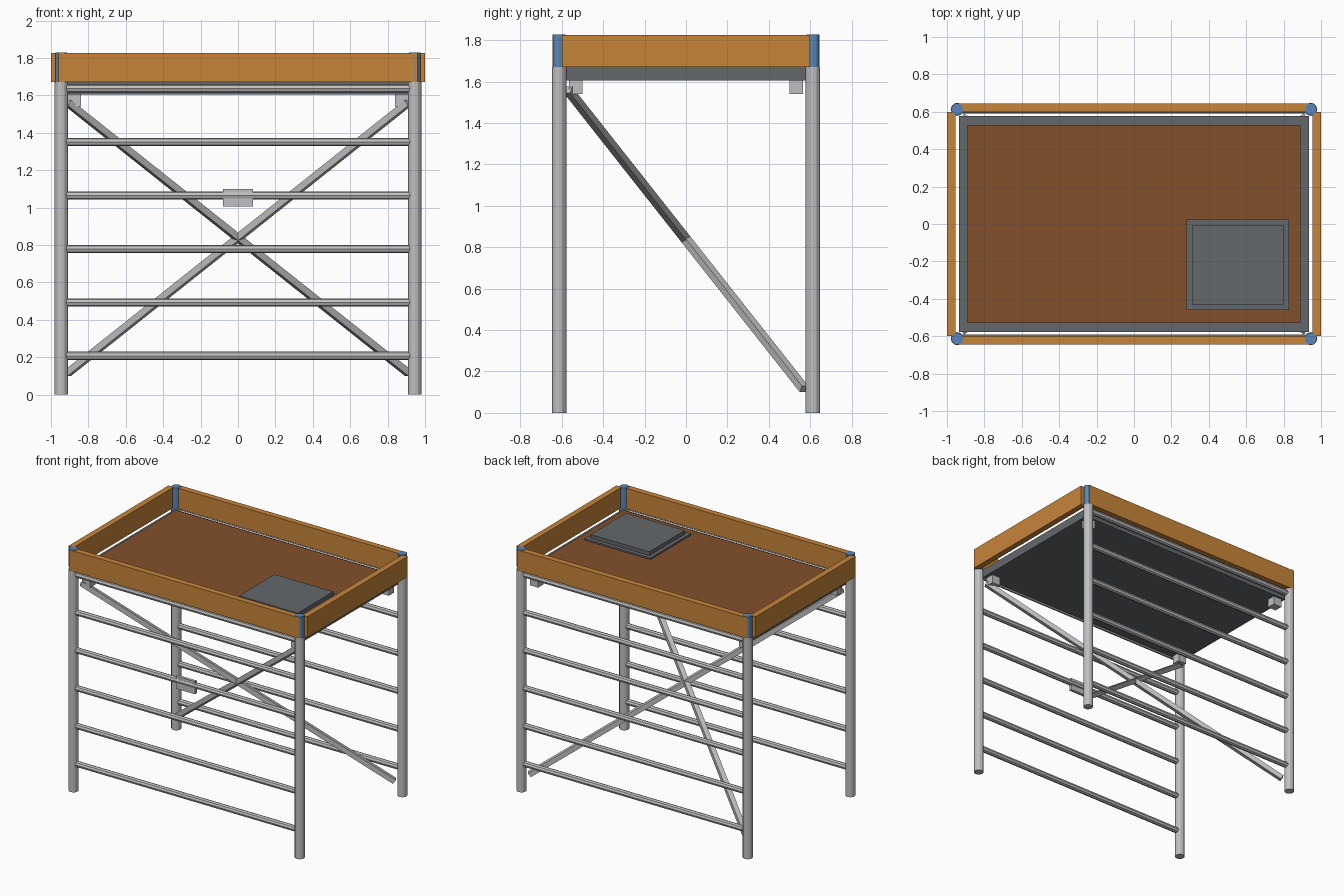
import bpy
import math
from mathutils import Vector

cube = bpy.data.objects.get("Cube")
if cube:
    bpy.data.objects.remove(cube, do_unlink=True)


def material(name, rgb):
    m = bpy.data.materials.new(name)
    m.use_nodes = True
    m.diffuse_color = (*rgb, 1)
    m.node_tree.nodes["Principled BSDF"].inputs["Base Color"].default_value = (*rgb, 1)
    return m


STEEL = material("galvanised steel", (0.53, 0.53, 0.54))
ORANGE = material("orange timber", (0.58, 0.235, 0.042))
BROWN = material("brown plywood", (0.23, 0.08, 0.025))
GREY = material("dark grey metal", (0.127, 0.138, 0.147))
BLUE = material("blue paint", (0.10, 0.24, 0.48))


def finish(name, mat):
    ob = bpy.context.object
    ob.name = name
    ob.data.materials.append(mat)
    return ob


def box(name, mat, xs, ys, zs):
    """Box from its extents along each axis."""
    spans = (xs, ys, zs)
    bpy.ops.mesh.primitive_cube_add(size=1, location=[sum(s) / 2 for s in spans])
    ob = finish(name, mat)
    ob.scale = [abs(s[1] - s[0]) for s in spans]
    return ob


def aim(ob, a, b):
    ob.rotation_euler = (b - a).to_track_quat('Z', 'Y').to_euler()


def tube(name, mat, a, b, radius, sides):
    a, b = Vector(a), Vector(b)
    bpy.ops.mesh.primitive_cylinder_add(vertices=sides, radius=radius,
                                        depth=(b - a).length, location=(a + b) / 2)
    aim(finish(name, mat), a, b)


def bar(name, mat, a, b, width):
    a, b = Vector(a), Vector(b)
    bpy.ops.mesh.primitive_cube_add(size=1, location=(a + b) / 2)
    ob = finish(name, mat)
    ob.scale = (width, width, (b - a).length)
    aim(ob, a, b)


LEG_X, LEG_Y = 0.945, 0.613
BOARD_Z, TOP_Z = 1.67, 1.825

# Corner legs with blue upper posts, and hook blocks under the deck
for sx, side in ((-1, "right"), (1, "left")):
    for sy, end in ((-1, "front"), (1, "back")):
        tag = f"{end}_{side}"
        x, y = sx * LEG_X, sy * LEG_Y
        tube(f"leg_{tag}", STEEL, (x, y, 0), (x, y, BOARD_Z), 0.035, 12)
        tube(f"corner_post_{tag}", BLUE, (x, y, BOARD_Z), (x, y, TOP_Z + 0.003), 0.032, 12)
        box(f"deck_hook_{tag}", STEEL, (sx * 0.84, sx * 0.91),
            (sy * 0.5, sy * 0.565), (1.54, 1.605))

# Ladder rungs on the front and back frames
for sy, end in ((-1, "front"), (1, "back")):
    for i in range(6):
        z = 0.207 + i * 0.286
        y = sy * LEG_Y
        tube(f"rung_{end}_{i + 1}", STEEL, (-0.92, y, z), (0.92, y, z), 0.022, 8)

# Crossed diagonal braces
for sx, side in ((-1, "right"), (1, "left")):
    bar(f"brace_{side}", STEEL, (sx * 0.91, -0.57, 1.56), (-sx * 0.91, 0.57, 0.115), 0.036)

# Small plate on the front frame
box("front_plate", STEEL, (-0.08, 0.08), (-0.628, -0.605), (1.005, 1.10))

# Deck
box("deck_frame", GREY, (-0.935, 0.935), (-0.577, 0.577), (1.605, 1.67))
box("deck_panel", BROWN, (-0.89, 0.89), (-0.53, 0.53), (1.66, 1.695))

# Hatch
box("hatch_frame", GREY, (0.28, 0.83), (-0.46, 0.025), (1.69, 1.707))
box("hatch_lid", GREY, (0.31, 0.80), (-0.43, -0.005), (1.70, 1.735))

# Toe boards
for s, end, side in ((-1, "front", "right"), (1, "back", "left")):
    box(f"toe_board_{end}", ORANGE, (-0.96, 0.96), (s * 0.6, s * 0.645), (BOARD_Z, TOP_Z))
    box(f"toe_board_{side}", ORANGE, (s * 0.955, s), (-0.598, 0.598), (BOARD_Z, TOP_Z))
